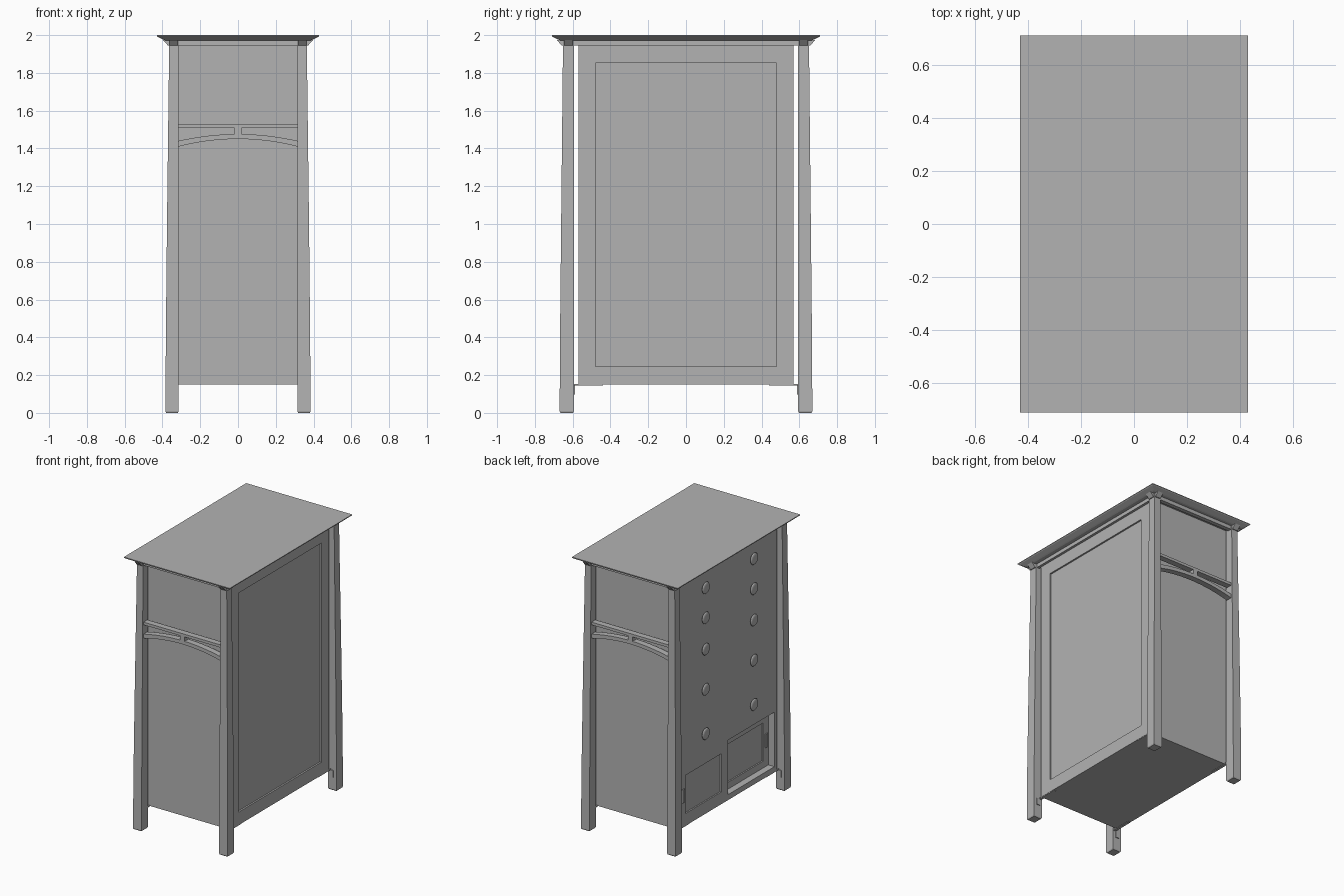
import bpy, bmesh, math
from mathutils import Matrix

if "Cube" in bpy.data.objects:
    bpy.data.objects.remove(bpy.data.objects["Cube"])

paint = bpy.data.materials.new("plain_grey")
paint.diffuse_color = (0.45, 0.45, 0.45, 1)
paint.use_nodes = True
paint.node_tree.nodes["Principled BSDF"].inputs["Base Color"].default_value = paint.diffuse_color


def finish(name, bm):
    bmesh.ops.recalc_face_normals(bm, faces=bm.faces)
    me = bpy.data.meshes.new(name)
    bm.to_mesh(me)
    bm.free()
    me.materials.append(paint)
    ob = bpy.data.objects.new(name, me)
    bpy.context.collection.objects.link(ob)
    return ob


def box(name, x, y, z):
    """Box from three (low, high) ranges."""
    bm = bmesh.new()
    bmesh.ops.create_cube(bm, size=1)
    for v in bm.verts:
        v.co = [r[0] if c < 0 else r[1] for c, r in zip(v.co, (x, y, z))]
    return finish(name, bm)


def loft(name, rings):
    """Stack of rectangles (x0, x1, y0, y1, z) skinned into a solid."""
    bm = bmesh.new()
    loops = [[bm.verts.new(p) for p in ((a, c, z), (b, c, z), (b, d, z), (a, d, z))]
             for a, b, c, d, z in rings]
    for lo, hi in zip(loops, loops[1:]):
        for i in range(4):
            j = (i + 1) % 4
            bm.faces.new((lo[i], lo[j], hi[j], hi[i]))
    bm.faces.new(loops[0])
    bm.faces.new(loops[-1])
    return finish(name, bm)


def mirrored(ob, sx, sy):
    ob.data.transform(Matrix.Diagonal((sx, sy, 1, 1)))
    if sx * sy < 0:
        ob.data.flip_normals()
    return ob


def cut(target, name, x, y, z):
    cutter = box(name, x, y, z)
    cutter.hide_render = True
    cutter.display_type = 'WIRE'
    m = target.modifiers.new(name, 'BOOLEAN')
    m.operation = 'DIFFERENCE'
    m.solver = 'EXACT'
    m.object = cutter


# Cabinet body with a framed panel on one side and two sliding doors on the other
F = 0.34
body = box("cabinet_body", (-F, F), (-0.57, 0.57), (0.15, 1.98))
cut(body, "side_panel_cutter", (F - 0.012, F + 0.1), (-0.48, 0.48), (0.245, 1.853))
cut(body, "door_opening_cutter", (-F - 0.1, -F + 0.05), (-0.54, 0.0), (0.19, 0.59))
cut(body, "rear_door_panel_cutter", (-F - 0.12, -F + 0.06), (-0.48, -0.06), (0.24, 0.52))
cut(body, "front_door_panel_cutter", (-F - 0.1, -F + 0.01), (0.075, 0.492), (0.24, 0.52))

# Door handles
box("front_door_handle", (-F - 0.008, -F + 0.002), (0.508, 0.53), (0.33, 0.43))
box("rear_door_handle", (-F + 0.042, -F + 0.052), (-0.525, -0.503), (0.33, 0.43))

# Top board with a bevelled underside
loft("top_board", [(-0.385, 0.385, -0.665, 0.665, 1.972),
                   (-0.395, 0.395, -0.675, 0.675, 1.976),
                   (-0.425, 0.425, -0.705, 0.705, 1.990),
                   (-0.43, 0.43, -0.71, 0.71, 1.995),
                   (-0.43, 0.43, -0.71, 0.71, 2.0)])

# Rails under the top board
for s in (-1, 1):
    mirrored(box("long_top_rail", (0.335, 0.358), (-0.645, 0.645), (1.945, 1.974)), s, 1)
    mirrored(box("short_top_rail", (-0.358, 0.358), (0.615, 0.645), (1.945, 1.974)), 1, s)

# Corner parts: tapered legs, sloped corbels, lower lugs and pins
for sx in (-1, 1):
    for sy in (-1, 1):
        parts = [
            loft("leg", [(0.319, 0.380, 0.598, 0.665, 0.0),
                         (0.315, 0.384, 0.594, 0.669, 0.008),
                         (0.315, 0.382, 0.594, 0.667, 0.4),
                         (0.315, 0.376, 0.594, 0.661, 1.0),
                         (0.315, 0.364, 0.594, 0.651, 1.974)]),
            loft("end_corbel", [(0.318, 0.362, 0.63, 0.658, 1.945),
                                (0.318, 0.362, 0.63, 0.685, 1.975)]),
            loft("side_corbel", [(0.33, 0.371, 0.598, 0.646, 1.945),
                                 (0.33, 0.398, 0.598, 0.646, 1.975)]),
            box("lower_lug", (0.318, 0.338), (0.44, 0.60), (0.146, 0.154)),
            box("lower_pin", (0.335, 0.36), (0.588, 0.60), (0.097, 0.147)),
        ]
        for p in parts:
            mirrored(p, sx, sy)


def strip(name, x0, x1, low, high, y0, y1, n):
    """Bar along x whose lower and upper edges follow functions of x."""
    bm = bmesh.new()
    prev = None
    for i in range(n + 1):
        x = x0 + (x1 - x0) * i / n
        cur = [bm.verts.new(p) for p in ((x, y0, low(x)), (x, y1, low(x)),
                                         (x, y1, high(x)), (x, y0, high(x)))]
        if prev:
            for a in range(4):
                b = (a + 1) % 4
                bm.faces.new((prev[a], prev[b], cur[b], cur[a]))
        else:
            bm.faces.new(cur)
        prev = cur
    bm.faces.new(prev)
    return finish(name, bm)


def arch(edge, mid):
    return lambda x: mid - (mid - edge) * (x / 0.315) ** 2


# Arched stretcher between the legs at both ends
for s in (-1, 1):
    ends = [
        box("stretcher_rail", (-0.318, 0.318), (0.60, 0.645), (1.508, 1.528)),
        box("stretcher_post", (-0.018, 0.018), (0.60, 0.645), (1.46, 1.51)),
        strip("stretcher_arch", -0.318, 0.318, arch(1.41, 1.45), arch(1.44, 1.476),
              0.60, 0.645, 20),
    ]
    for p in ends:
        mirrored(p, 1, s)

# Round drawer knobs, lathed around x
PROFILE = [(0.016, -0.002), (0.016, 0.008), (0.038, 0.012), (0.043, 0.018),
           (0.038, 0.023), (0.025, 0.025)]
SEG = 24
for z in (1.82, 1.6, 1.37, 1.075, 0.75):
    for y in (-0.28, 0.28):
        bm = bmesh.new()
        loops = [[bm.verts.new((-F - h, y + r * math.cos(t), z + r * math.sin(t)))
                  for t in (2 * math.pi * k / SEG for k in range(SEG))]
                 for r, h in PROFILE]
        for lo, hi in zip(loops, loops[1:]):
            for i in range(SEG):
                j = (i + 1) % SEG
                bm.faces.new((lo[i], lo[j], hi[j], hi[i]))
        bm.faces.new(loops[0])
        bm.faces.new(loops[-1])
        knob = finish("drawer_knob", bm)
        for f in knob.data.polygons:
            f.use_smooth = len(f.vertices) == 4
